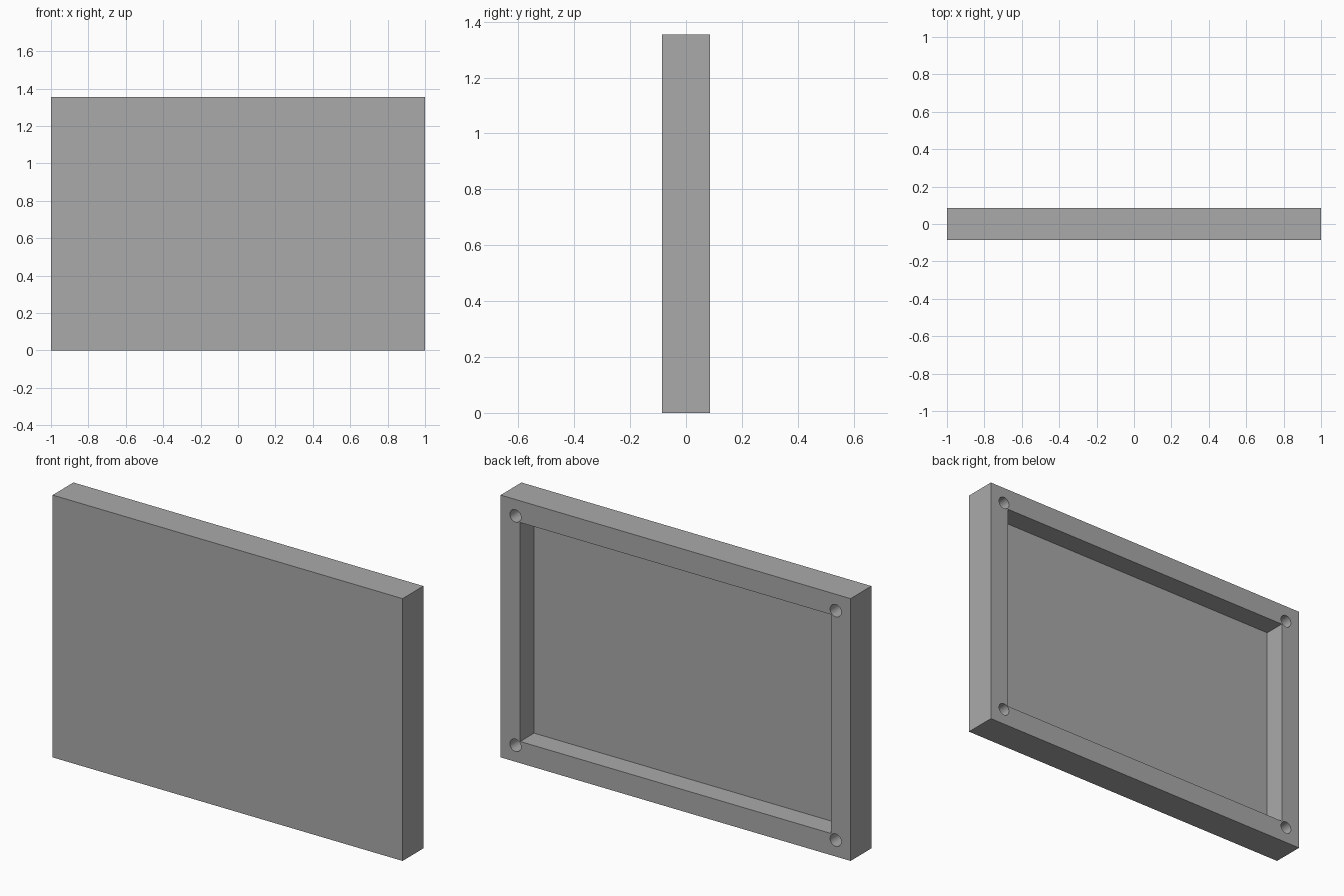
import bpy
from math import radians

default = bpy.data.objects.get("Cube")
if default:
    bpy.data.objects.remove(default, do_unlink=True)

WIDTH, DEPTH, HEIGHT = 2.0, 0.17, 1.355
RIM = 0.112          # width of the frame around the recess
RECESS = 0.113       # depth of the recess and the screw holes
HOLE_INSET, HOLE_RADIUS = 0.085, 0.032
BACK = DEPTH / 2

grey = bpy.data.materials.new("mid grey")
grey.use_nodes = True
colour = (0.4, 0.4, 0.4, 1)
grey.diffuse_color = colour
grey.node_tree.nodes["Principled BSDF"].inputs["Base Color"].default_value = colour


def box(name, size, centre):
    bpy.ops.mesh.primitive_cube_add(size=1, location=centre)
    obj = bpy.context.object
    obj.name = name
    obj.scale = size
    bpy.ops.object.transform_apply(location=True, rotation=False, scale=True)
    obj.data.materials.append(grey)
    return obj


def cut(target, cutter):
    cutter.hide_render = True
    mod = target.modifiers.new("cut", 'BOOLEAN')
    mod.operation = 'DIFFERENCE'
    mod.solver = 'EXACT'
    mod.object = cutter
    bpy.context.view_layer.objects.active = target
    bpy.ops.object.modifier_apply(modifier=mod.name)
    bpy.data.objects.remove(cutter, do_unlink=True)


# Solid panel
panel = box("cover_panel", (WIDTH, DEPTH, HEIGHT), (0, 0, HEIGHT / 2))

# Rectangular recess in the back
cut(panel, box("recess_cutter",
               (WIDTH - 2 * RIM, 2 * RECESS, HEIGHT - 2 * RIM),
               (0, BACK, HEIGHT / 2)))

# Blind screw hole in each corner of the rim
for side in (-1, 1):
    for z in (HOLE_INSET, HEIGHT - HOLE_INSET):
        bpy.ops.mesh.primitive_cylinder_add(
            vertices=32, radius=HOLE_RADIUS, depth=2 * RECESS,
            location=(side * (WIDTH / 2 - HOLE_INSET), BACK, z),
            rotation=(radians(90), 0, 0))
        hole = bpy.context.object
        hole.name = "hole_cutter"
        hole.data.materials.append(grey)
        cut(panel, hole)

# Smooth hole walls, crisp edges everywhere else
bpy.ops.object.select_all(action='DESELECT')
panel.select_set(True)
bpy.context.view_layer.objects.active = panel
bpy.ops.object.shade_smooth_by_angle(angle=radians(30))
